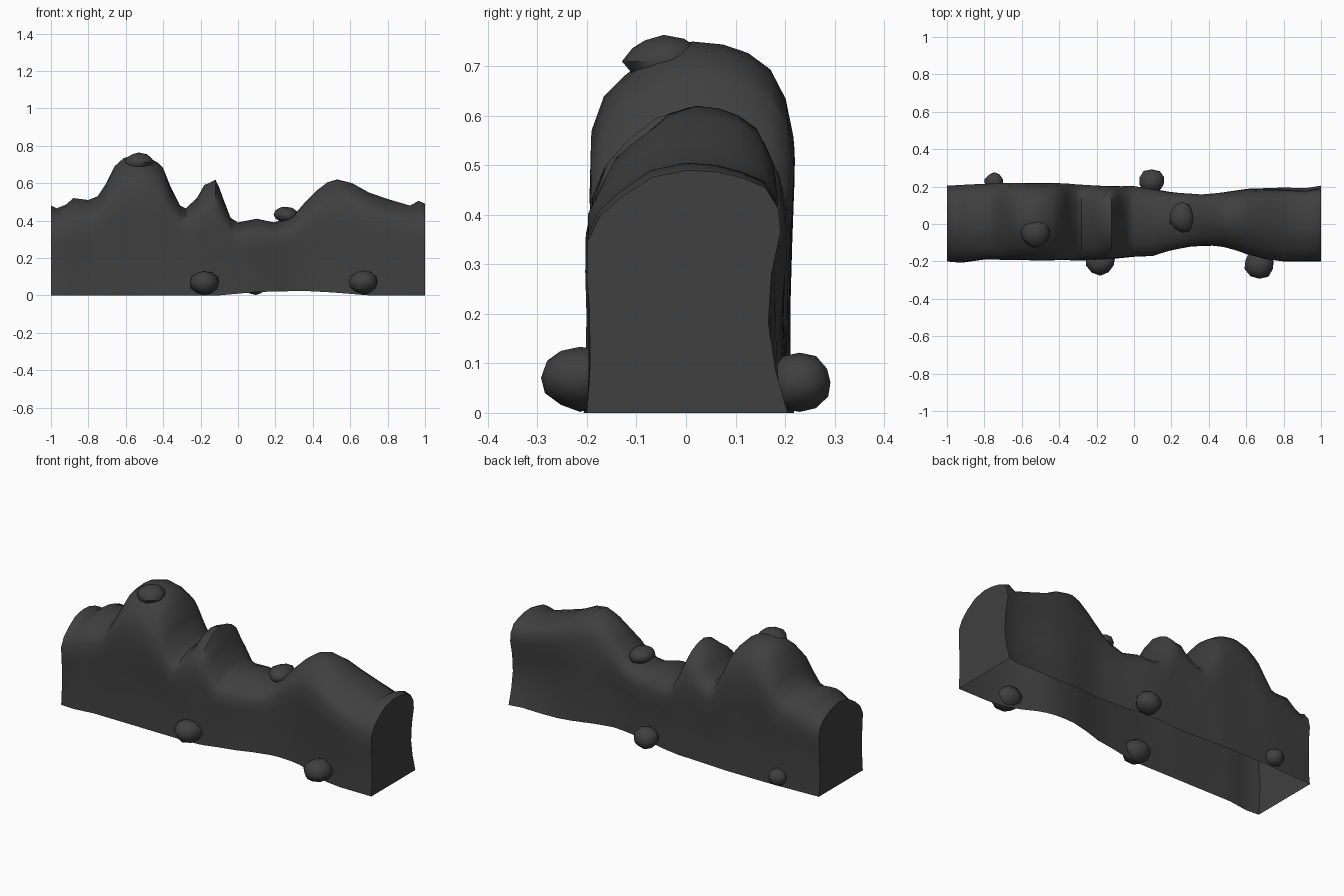
import bpy, bmesh, math, random
from mathutils import Vector, noise

if "Cube" in bpy.data.objects:
    bpy.data.objects.remove(bpy.data.objects["Cube"])

random.seed(4)
stone = bpy.data.materials.new("dark grey stone")
stone.diffuse_color = (0.05, 0.05, 0.05, 1)
stone.use_nodes = True
stone.node_tree.nodes["Principled BSDF"].inputs["Base Color"].default_value = stone.diffuse_color

# Ridge line (x, z), front wall (x, y), back wall (x, y), bottom edge (x, z)
RIDGE = [(-1, .48), (-.97, .465), (-.92, .485), (-.88, .52), (-.8, .51), (-.75, .53),
         (-.71, .59), (-.66, .69), (-.61, .735), (-.54, .75), (-.48, .74), (-.43, .71),
         (-.4, .68), (-.36, .58), (-.31, .48), (-.28, .465), (-.22, .52), (-.18, .59),
         (-.145, .605), (-.12, .618), (-.1, .575), (-.08, .52), (-.04, .415), (0, .39),
         (.1, .41), (.19, .39), (.25, .405), (.3, .43), (.36, .5), (.42, .56), (.48, .605),
         (.53, .62), (.61, .6), (.7, .55), (.8, .515), (.92, .48), (.965, .505), (1, .49)]
FRONT = [(-1, -.2), (-.93, -.208), (-.8, -.19), (-.2, -.195), (0, -.175), (.1, -.17),
         (.2, -.14), (.3, -.12), (.45, -.115), (.55, -.14), (.65, -.18), (.8, -.2), (1, -.2)]
BACK = [(-1, .205), (-.7, .218), (-.4, .218), (-.2, .205), (0, .2), (.1, .188), (.2, .17),
        (.35, .155), (.45, .165), (.6, .188), (.8, .195), (.9, .188), (1, .205)]
BASE = [(-1, 0), (-.1, 0), (.1, .018), (.35, .024), (.5, .016), (.7, .0), (1, 0)]

# Cross-section: (across -1..1, height 0..1)
RING = [(-1, 0), (-.97, .2), (-.98, .42), (-1, .62), (-.99, .78), (-.87, .865), (-.66, .92),
        (-.35, .98), (0, 1), (.3, .995), (.55, .975), (.78, .94), (.93, .865), (1, .77),
        (.98, .58), (.96, .38), (.97, .18), (1, 0)]


def sample(table, x):
    for (x0, v0), (x1, v1) in zip(table, table[1:]):
        if x <= x1 + 1e-6:
            return v0 + (v1 - v0) * (x - x0) / (x1 - x0)
    return table[-1][1]


def finish(bm, name, angle):
    mesh = bpy.data.meshes.new(name)
    bm.to_mesh(mesh)
    bm.free()
    mesh.materials.append(stone)
    ob = bpy.data.objects.new(name, mesh)
    bpy.context.collection.objects.link(ob)
    bpy.ops.object.select_all(action='DESELECT')
    ob.select_set(True)
    bpy.context.view_layer.objects.active = ob
    bpy.ops.object.shade_smooth_by_angle(angle=math.radians(angle))
    return ob


# Rock wall: lofted shell, open underneath, flat at both ends
bm = bmesh.new()
rings = []
for x, top in RIDGE:
    f, b, base = sample(FRONT, x), sample(BACK, x), sample(BASE, x)
    # the wall below the shoulders follows a softer ridge line
    near = [sample(RIDGE, max(-1, min(1, x + d))) for d in (-.12, -.06, 0, .06, .12)]
    soft = (top + sum(near)) / 6
    end = max(0, abs(x) - .8) / .2
    ring = []
    for u, h in RING:
        y = (f + b) / 2 + u * (b - f) / 2
        blend = (1 - abs(u)) ** .3
        height = min(top, soft) * (1 - blend) + top * blend
        z = base + h * (height - base)
        # the end shoulders slope down in straight facets
        if h > .6:
            z -= .035 * end * abs(u) ** 2 * (1 if u < 0 or x < 0 else .3)
        # back wall hollows towards the right end
        if x > .6 and u > .9:
            y -= .03 * min(1, (x - .6) / .2) * math.sin(math.pi * min(1, h / .9))
        n = noise.noise(Vector((x * 6, y * 7, z * 7)))
        if 0 < h < .97:
            y += .006 * n
            z += .01 * n
        ring.append(bm.verts.new((x, y, z)))
    rings.append(ring)
for r0, r1 in zip(rings, rings[1:]):
    for i in range(len(RING) - 1):
        bm.faces.new((r0[i], r1[i], r1[i + 1], r0[i + 1]))
bm.faces.new(rings[0])
bm.faces.new(rings[-1][::-1])
bmesh.ops.recalc_face_normals(bm, faces=bm.faces)
if sum(f.normal.z for f in bm.faces) < 0:
    bmesh.ops.reverse_faces(bm, faces=bm.faces)
finish(bm, "rock_wall", 55)


# Loose boulders: lumpy stones at the foot and on the ridge
def boulder(name, centre, size):
    bm = bmesh.new()
    bmesh.ops.create_icosphere(bm, subdivisions=2, radius=1)
    seed = Vector([random.uniform(0, 50) for _ in range(3)])
    for v in bm.verts:
        k = 1 + .14 * noise.noise(v.co * 1.3 + seed)
        v.co = Vector([c + s * k * p for c, s, p in zip(centre, size, v.co)])
        v.co.z = max(v.co.z, .002)
    finish(bm, name, 45)


boulder("front_boulder_left", (-.18, -.2, .067), (.077, .075, .064))
boulder("front_boulder_right", (.67, -.214, .071), (.078, .078, .064))
boulder("back_boulder_middle", (.095, .23, .062), (.07, .064, .06))
boulder("back_boulder_left", (-.748, .222, .055), (.053, .053, .048))
boulder("ridge_boulder_high", (-.53, -.045, .71), (.08, .08, .052))
boulder("ridge_boulder_low", (.257, .035, .43), (.065, .083, .044))
